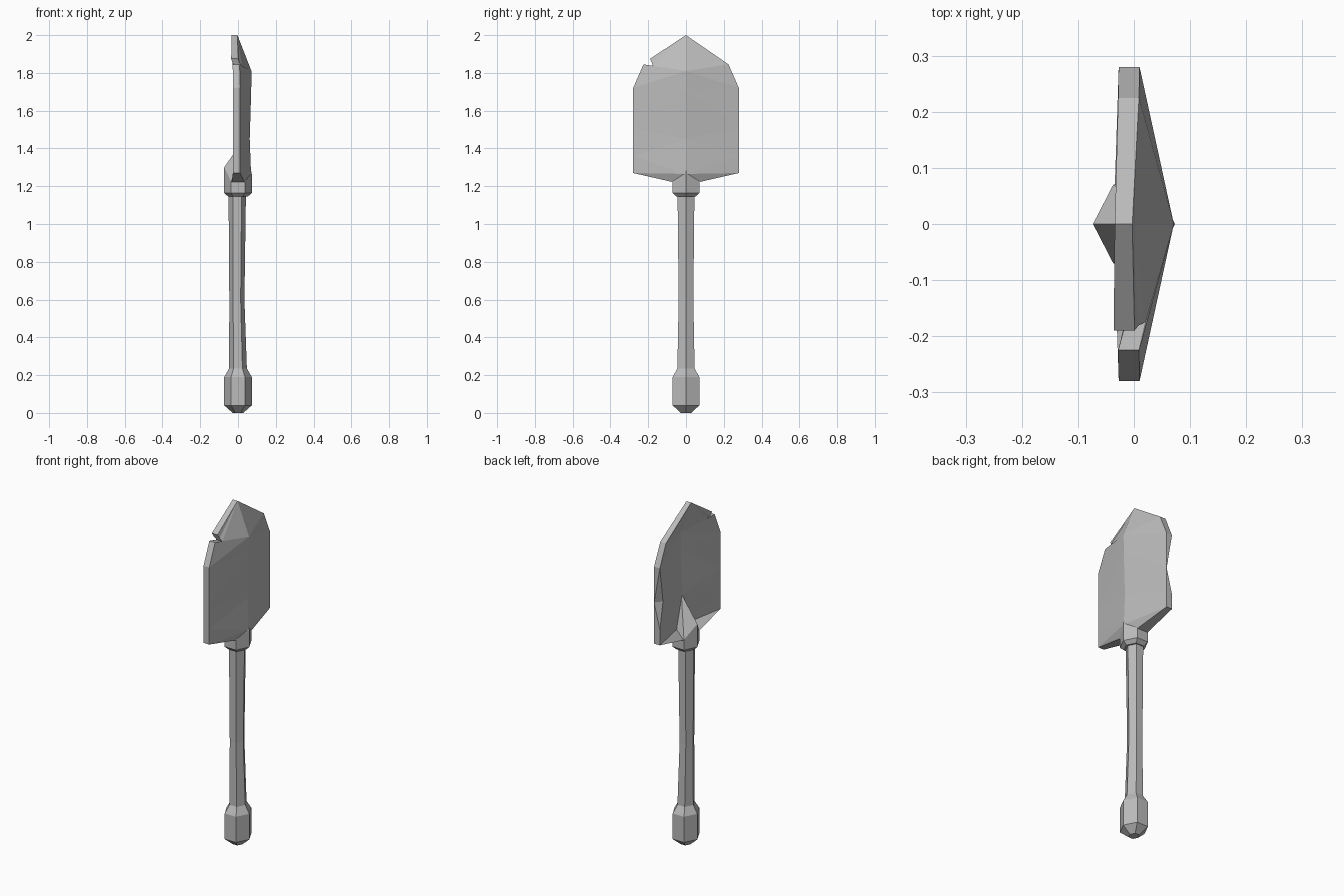
import bpy, bmesh
from math import cos, sin, pi

cube = bpy.data.objects.get("Cube")
if cube:
    bpy.data.objects.remove(cube)

GREY = (0.5, 0.5, 0.5, 1)
steel = bpy.data.materials.new("plain grey")
steel.use_nodes = True
steel.diffuse_color = GREY
steel.node_tree.nodes["Principled BSDF"].inputs["Base Color"].default_value = GREY


def finish(bm, name):
    """Turn the bmesh into a flat shaded object."""
    bmesh.ops.triangulate(bm, faces=[f for f in bm.faces if len(f.verts) > 3])
    bmesh.ops.recalc_face_normals(bm, faces=bm.faces)
    mesh = bpy.data.meshes.new(name)
    bm.to_mesh(mesh)
    bm.free()
    mesh.materials.append(steel)
    obj = bpy.data.objects.new(name, mesh)
    bpy.context.collection.objects.link(obj)


def hex_ring(bm, x, z, r):
    """Hexagon with corners on the x axis."""
    return [bm.verts.new((x + r * cos(i * pi / 3), 1.12 * r * sin(i * pi / 3), z))
            for i in range(6)]


def bridge(bm, a, b):
    for i in range(6):
        j = (i + 1) % 6
        bm.faces.new((a[i], a[j], b[j], b[i]))


# Handle with a swollen pommel: (x offset, height, radius)
bm = bmesh.new()
profile = [(0, 0, .028), (0, .04, .073), (0, .19, .073), (0, .235, .047),
           (-.006, .6, .04), (-.004, 1.16, .046)]
rings = [hex_ring(bm, *p) for p in profile]
for a, b in zip(rings, rings[1:]):
    bridge(bm, a, b)
bm.faces.new(rings[0])
bm.faces.new(rings[-1])
finish(bm, "handle")

# Socket: flared collar whose back rises to a point in the dish of the blade
bm = bmesh.new()
rings = [hex_ring(bm, 0, z, r) for z, r in ((1.145, .052), (1.165, .073), (1.225, .073))]
for a, b in zip(rings, rings[1:]):
    bridge(bm, a, b)
bm.faces.new(rings[0])
top = rings[-1]
top[0].co.z = 1.265
top[3].co.z = 1.3
apex = bm.verts.new((.03, 0, 1.45))
for i in range(6):
    bm.faces.new((top[i], top[(i + 1) % 6], apex))
finish(bm, "socket")

# Blade: dished plate of even thickness, folded along the middle
THICK = .037
bm = bmesh.new()
spine = [(-.003, 2), (.071, 1.81), (.07, 1.71), (.062, 1.45), (.069, 1.265)]
notch = [(.001, .19, 1.875), (.008, .181, 1.853), (.021, .174, 1.835)]
edge = [(.009, .225, 1.845)] + [(.01, .28, z) for z in (1.72, 1.51, 1.36, 1.27)]
spines = [[bm.verts.new((x - d, 0, z)) for x, z in spine] for d in (0, THICK)]
spines[1][0].co.x = -.034
necks = []
for side in (1, -1):
    outline = (notch if side < 0 else []) + edge
    sheets = []
    for ridge, d in zip(spines, (0, THICK)):
        rim = [bm.verts.new((x - d, side * y, z)) for x, y, z in outline]
        # Facets from the spine out to the rim
        bm.faces.new([ridge[0]] + rim[:-4] + [ridge[1]])
        bm.faces.new((ridge[1], rim[-5], rim[-4]))
        bm.faces.new((ridge[1], rim[-4], ridge[2]))
        bm.faces.new((ridge[2], rim[-4], rim[-3], ridge[3]))
        bm.faces.new((ridge[3], rim[-3], rim[-2]))
        bm.faces.new((ridge[3], rim[-2], rim[-1], ridge[4]))
        sheets.append([ridge[0]] + rim)
    front, back = sheets
    if side > 0:
        back[-3].co.xy = (-.019, .24)      # bite out of the rear edge
    for i in range(len(front) - 1):
        bm.faces.new((front[i], front[i + 1], back[i + 1], back[i]))
    # Underside running into the socket
    neck = [bm.verts.new((x, side * .07, 1.222)) for x in (.035, -.034)]
    bm.faces.new((front[-1], back[-1], neck[1], neck[0]))
    for sheet, ridge, corner in zip(sheets, spines, neck):
        bm.faces.new((sheet[-1], corner, ridge[4]))
    necks.append(neck)
# Closing face inside the socket
(l_front, l_back), (r_front, r_back) = necks
bm.faces.new((l_front, spines[0][4], r_front, r_back, spines[1][4], l_back))
finish(bm, "blade")
